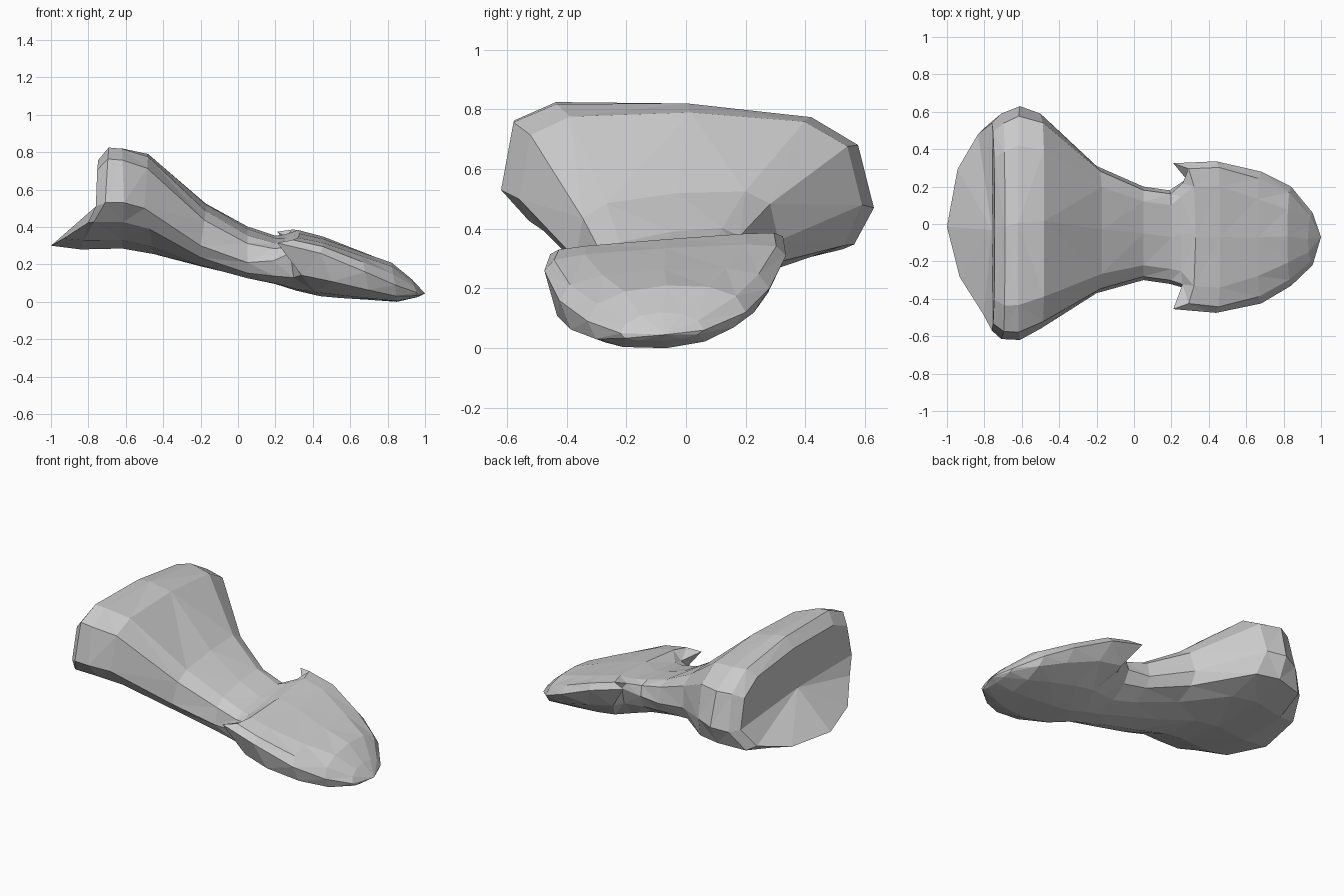
import bpy, bmesh
from math import cos, sin, pi, copysign

SIDES = 12

# Cross-sections along the length:
# x bottom, x side, x top, y min, y max, z at y min, z at y max, z top, z bottom
SECTIONS = [
    (-1.00, -0.76, -0.745, -0.57, 0.54, 0.51, 0.46, 0.76, 0.30),   # socket rim
    (-0.84, -0.71, -0.69, -0.615, 0.59, 0.53, 0.45, 0.82, 0.28),
    (-0.62, -0.61, -0.62, -0.62, 0.63, 0.53, 0.47, 0.82, 0.285),
    (-0.45, -0.50, -0.48, -0.56, 0.59, 0.50, 0.48, 0.79, 0.255),
    (-0.20, -0.20, -0.17, -0.37, 0.31, 0.30, 0.36, 0.52, 0.19),    # neck
    (0.05, 0.05, 0.05, -0.30, 0.20, 0.21, 0.28, 0.39, 0.13),
    (0.20, 0.19, 0.20, -0.32, 0.18, 0.22, 0.28, 0.34, 0.095),
    (0.31, 0.28, 0.25, -0.345, 0.24, 0.26, 0.33, 0.34, 0.06),      # notch
    (0.44, 0.21, 0.33, -0.455, 0.325, 0.315, 0.375, 0.365, 0.03),  # barbs
    (0.55, 0.44, 0.46, -0.475, 0.335, 0.26, 0.31, 0.335, 0.02),    # blade
    (0.71, 0.68, 0.66, -0.425, 0.28, 0.16, 0.20, 0.265, 0.01),
    (0.85, 0.84, 0.82, -0.33, 0.20, 0.09, 0.12, 0.21, 0.0),
    (0.96, 0.955, 0.93, -0.22, 0.06, 0.05, 0.06, 0.12, 0.025),
]


def ring(bm, sec, lip=1):
    """Tilted rounded section, flatter on top; lip sharpens the lower x sweep."""
    xb, xm, xt, y0, y1, z0, z1, zt, zb = sec
    skew = max(-0.2, min(0.2, xm * 0.6))
    top_power = 0.55 + 0.8 * max(0, xm - 0.4)
    verts = []
    for i in range(SIDES):
        a = 2 * pi * i / SIDES
        c, s = round(cos(a), 6), round(sin(a), 6)
        power = top_power - 0.4 * min(skew, 0) * c if s >= 0 else 0.95 + skew * c
        cy = copysign(abs(c) ** power, c)
        sz = abs(s) ** power
        t = (cy + 1) / 2
        x_end, z_end = (xt, zt) if s >= 0 else (xb, zb)
        verts.append(bm.verts.new((xm + (x_end - xm) * sz ** lip,
                                   y0 + (y1 - y0) * t,
                                   z0 + (z1 - z0) * t + (z_end - (z0 + z1) / 2) * sz)))
    return verts


def fan(bm, loop, centre):
    v = bm.verts.new(centre)
    for i in range(SIDES):
        bm.faces.new((loop[i], loop[(i + 1) % SIDES], v))


# Faceted bone: flared socket head, narrow neck, barbed blade
bm = bmesh.new()
rings = [ring(bm, s, 2.2 if n == 0 else 1) for n, s in enumerate(SECTIONS)]
for a, b in zip(rings, rings[1:]):
    for i in range(SIDES):
        j = (i + 1) % SIDES
        bm.faces.new((a[i], a[j], b[j], b[i]))

# Hollow socket end and pointed blade tip
fan(bm, rings[0], (-0.76, -0.03, 0.51))
fan(bm, rings[-1], (1.0, -0.07, 0.045))

bmesh.ops.triangulate(bm, faces=bm.faces[:])
bmesh.ops.recalc_face_normals(bm, faces=bm.faces[:])
mesh = bpy.data.meshes.new("bone")
bm.to_mesh(mesh)
bm.free()
bpy.context.collection.objects.link(bpy.data.objects.new("bone", mesh))
